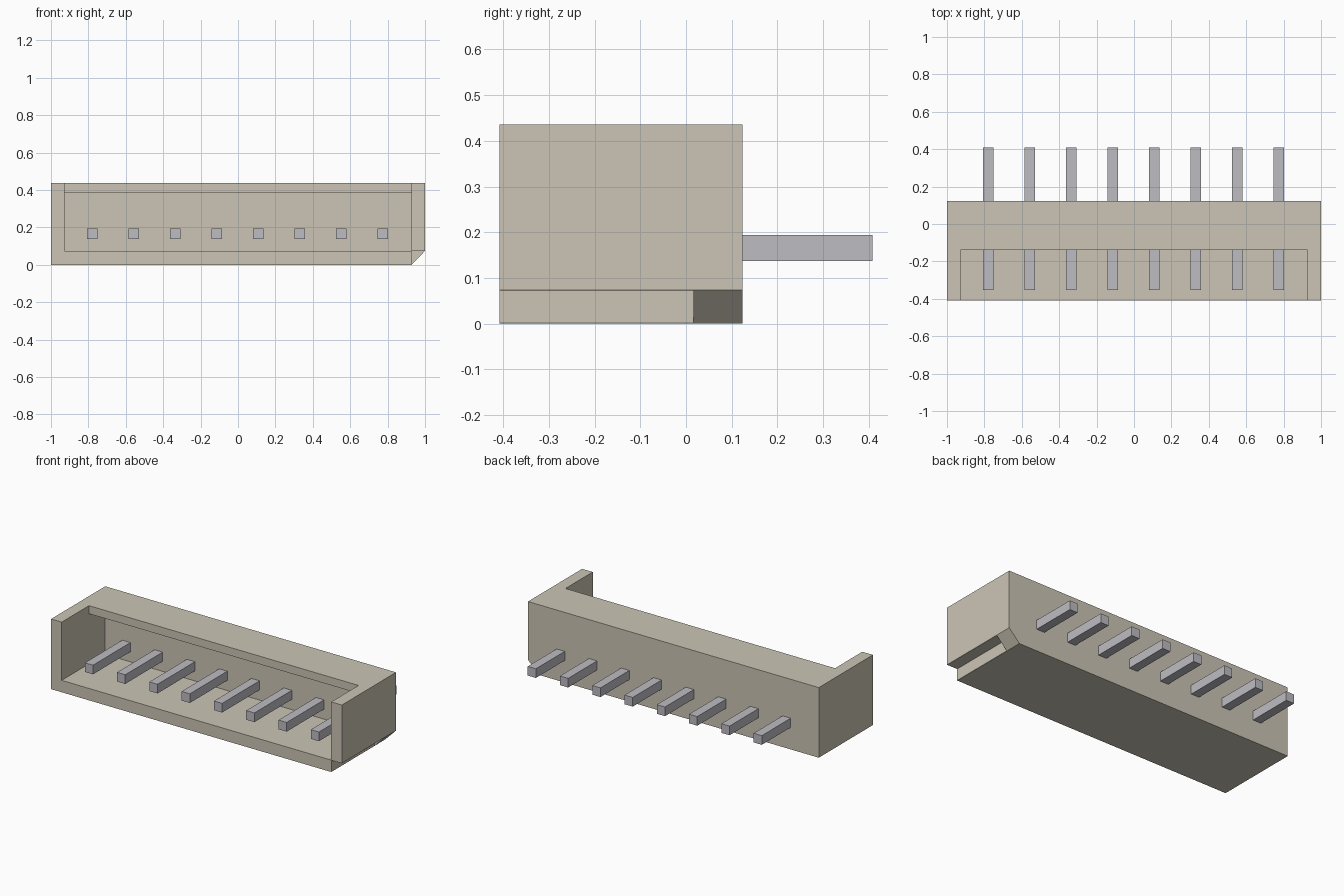
import bpy
import bmesh

if "Cube" in bpy.data.objects:
    bpy.data.objects.remove(bpy.data.objects["Cube"], do_unlink=True)


def material(name, rgb):
    mat = bpy.data.materials.new(name)
    mat.use_nodes = True
    mat.diffuse_color = (*rgb, 1)
    mat.node_tree.nodes["Principled BSDF"].inputs["Base Color"].default_value = (*rgb, 1)
    return mat


def prism(name, profile, start, end, mat):
    """Extrude a closed 3D profile from start to end (offset vectors)."""
    bm = bmesh.new()
    low = [bm.verts.new([p + s for p, s in zip(pt, start)]) for pt in profile]
    high = [bm.verts.new([p + e for p, e in zip(pt, end)]) for pt in profile]
    bm.faces.new(low)
    bm.faces.new(high)
    for i in range(len(low)):
        j = (i + 1) % len(low)
        bm.faces.new((low[i], low[j], high[j], high[i]))
    bmesh.ops.recalc_face_normals(bm, faces=bm.faces)
    mesh = bpy.data.meshes.new(name)
    bm.to_mesh(mesh)
    bm.free()
    obj = bpy.data.objects.new(name, mesh)
    bpy.context.collection.objects.link(obj)
    mesh.materials.append(mat)
    return obj


def box(name, lo, hi, mat):
    base = [(x, y, lo[2]) for x, y in
            ((lo[0], lo[1]), (hi[0], lo[1]), (hi[0], hi[1]), (lo[0], hi[1]))]
    return prism(name, base, (0, 0, 0), (0, 0, hi[2] - lo[2]), mat)


def cut(target, cutter):
    mod = target.modifiers.new(cutter.name, 'BOOLEAN')
    mod.operation = 'DIFFERENCE'
    mod.solver = 'EXACT'
    mod.object = cutter
    bpy.context.view_layer.objects.active = target
    bpy.ops.object.modifier_apply(modifier=mod.name)
    bpy.data.objects.remove(cutter, do_unlink=True)


beige = material("beige plastic", (0.597, 0.558, 0.462))
metal = material("pale grey metal", (0.515, 0.503, 0.539))

FRONT, BACK, TOP = -0.408, 0.124, 0.436
INNER, FLOOR, POCKET_BACK = 0.927, 0.074, 0.016

# Housing block with one chamfered lower edge
outline = [(-1, 0, 0), (INNER, 0, 0), (1, 0, FLOOR), (1, 0, TOP), (-1, 0, TOP)]
housing = prism("housing", outline, (0, FRONT, 0), (0, BACK, 0), beige)

# Pocket open to the front, with an open part in the roof
pocket = [(0, -0.6, FLOOR), (0, POCKET_BACK, FLOOR), (0, POCKET_BACK, 0.386),
          (0, -0.14, 0.386), (0, -0.14, 0.6), (0, -0.6, 0.6)]
cut(housing, prism("pocket_cutter", pocket, (-INNER, 0, 0), (INNER, 0, 0), beige))

# Step under the left wall, ending at the chamfer
cut(housing, box("step_cutter", (INNER + 0.001, -0.6, -0.2),
                 (1.2, POCKET_BACK, FLOOR - 0.001), beige))

# Row of square contact pins
COUNT, PITCH = 8, 0.222
for i in range(COUNT):
    x = (i - (COUNT - 1) / 2) * PITCH - 0.002
    box(f"pin_{i + 1}", (x - 0.028, -0.352, 0.137), (x + 0.028, 0.408, 0.194), metal)
